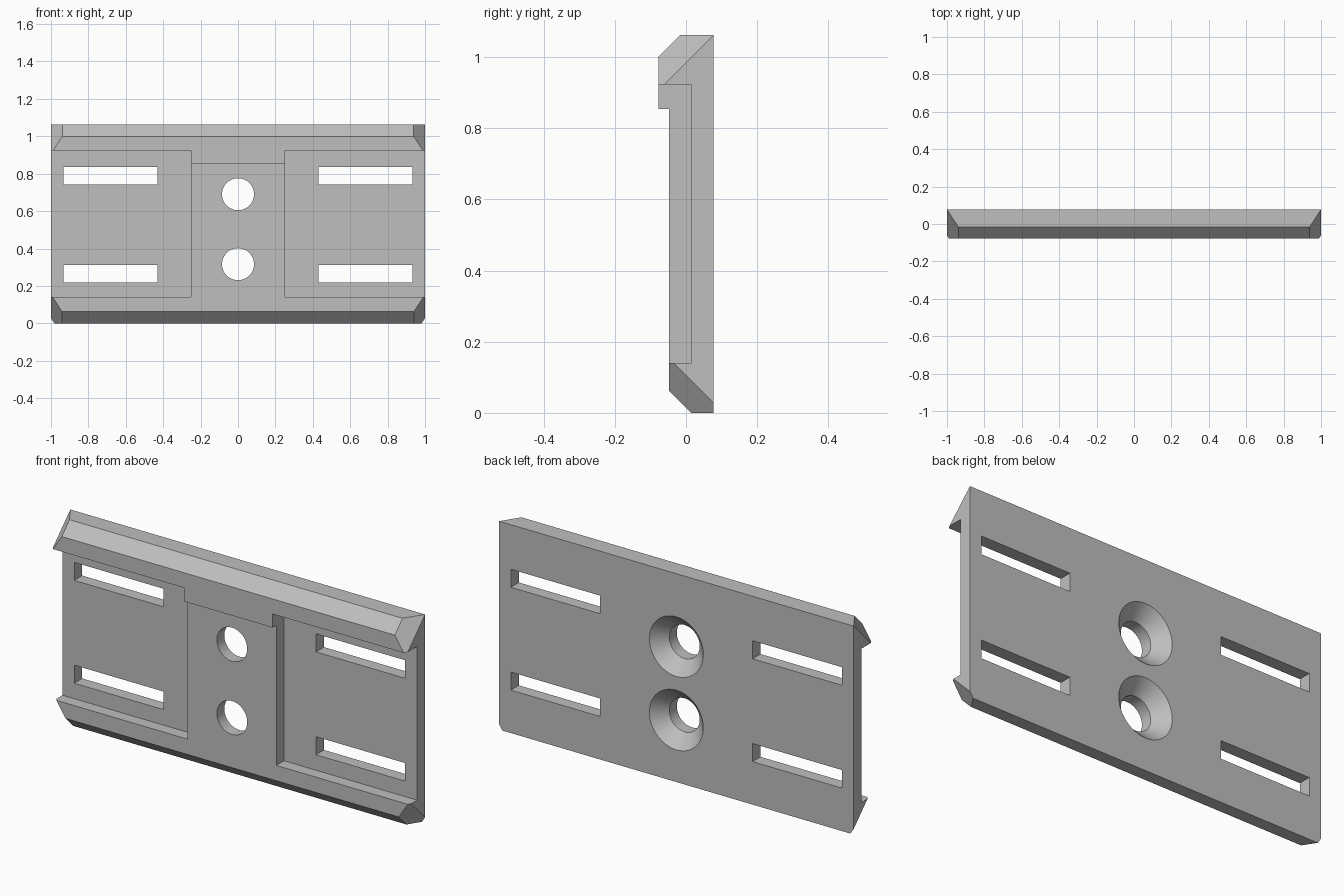
import bpy, bmesh, math
from mathutils import Matrix, Vector

cube = bpy.data.objects.get("Cube")
if cube:
    bpy.data.objects.remove(cube, do_unlink=True)

BACK, TOP = 0.078, 1.062
SEGMENTS = 64

grey = bpy.data.materials.new("plain grey")
grey.use_nodes = True
grey.diffuse_color = (0.52, 0.52, 0.52, 1)
grey.node_tree.nodes["Principled BSDF"].inputs["Base Color"].default_value = (0.52, 0.52, 0.52, 1)


def to_object(bm, name):
    bmesh.ops.recalc_face_normals(bm, faces=bm.faces)
    mesh = bpy.data.meshes.new(name)
    bm.to_mesh(mesh)
    bm.free()
    mesh.materials.append(grey)
    obj = bpy.data.objects.new(name, mesh)
    bpy.context.collection.objects.link(obj)
    return obj


def cut(target, cutter):
    cutter.hide_render = True
    mod = target.modifiers.new("cut", 'BOOLEAN')
    mod.operation = 'DIFFERENCE'
    mod.solver = 'EXACT'
    mod.object = cutter
    bpy.context.view_layer.objects.active = target
    bpy.ops.object.modifier_apply(modifier=mod.name)
    bpy.data.objects.remove(cutter, do_unlink=True)


def box(name, x0, x1, y0, y1, z0, z1):
    bm = bmesh.new()
    centre = Vector((x0 + x1, y0 + y1, z0 + z1)) / 2
    size = Matrix.Diagonal((abs(x1 - x0), y1 - y0, z1 - z0, 1))
    bmesh.ops.create_cube(bm, size=1, matrix=Matrix.Translation(centre) @ size)
    return to_object(bm, name)


def cone(name, z, y0, r0, y1, r1):
    bm = bmesh.new()
    place = Matrix.Translation((0, (y0 + y1) / 2, z)) @ Matrix.Rotation(-math.pi / 2, 4, 'X')
    bmesh.ops.create_cone(bm, cap_ends=True, segments=SEGMENTS, radius1=r0,
                          radius2=r1, depth=y1 - y0, matrix=place)
    return to_object(bm, name)


# Plate with overhanging top lip and bevelled bottom, extruded along its length
profile = [(BACK, 0), (0.014, 0), (-0.048, 0.062), (-0.048, 0.854),
           (-0.078, 0.854), (-0.078, 1.0), (-0.016, TOP), (BACK, TOP)]
bm = bmesh.new()
face = bm.faces.new([bm.verts.new((-1, y, z)) for y, z in profile])
new = bmesh.ops.extrude_face_region(bm, geom=[face])["geom"]
bmesh.ops.translate(bm, vec=(2, 0, 0), verts=[v for v in new if isinstance(v, bmesh.types.BMVert)])

# Slanted ends of the top lip and the bottom edge
for side in (-1, 1):
    for up, z in ((1, TOP), (-1, 0.028)):
        result = bmesh.ops.bisect_plane(
            bm, geom=bm.verts[:] + bm.edges[:] + bm.faces[:], dist=1e-5,
            plane_co=(side, BACK, z), plane_no=Vector((side, -0.65, 0.65 * up)).normalized(),
            clear_outer=True)
        edges = [e for e in result["geom_cut"] if isinstance(e, bmesh.types.BMEdge)]
        bmesh.ops.edgenet_fill(bm, edges=edges)
plate = to_object(bm, "mounting_plate")

# Side recesses with two slots each
for side in (-1, 1):
    cut(plate, box("recess_cutter", side * 0.25, side * 1.2, -0.3, 0.014, 0.14, 0.923))
    for z in (0.265, 0.789):
        cut(plate, box("slot_cutter", side * 0.43, side * 0.933, -0.3, 0.3, z - 0.046, z + 0.046))

# Countersunk screw holes
for z in (0.316, 0.69):
    cut(plate, cone("hole_cutter", z, -0.3, 0.0855, 0.3, 0.0855))
    cut(plate, cone("countersink_cutter", z, 0.002, 0.0755, 0.088, 0.162))

bpy.ops.object.select_all(action='DESELECT')
plate.select_set(True)
bpy.context.view_layer.objects.active = plate
bpy.ops.object.shade_smooth_by_angle(angle=math.radians(30))
